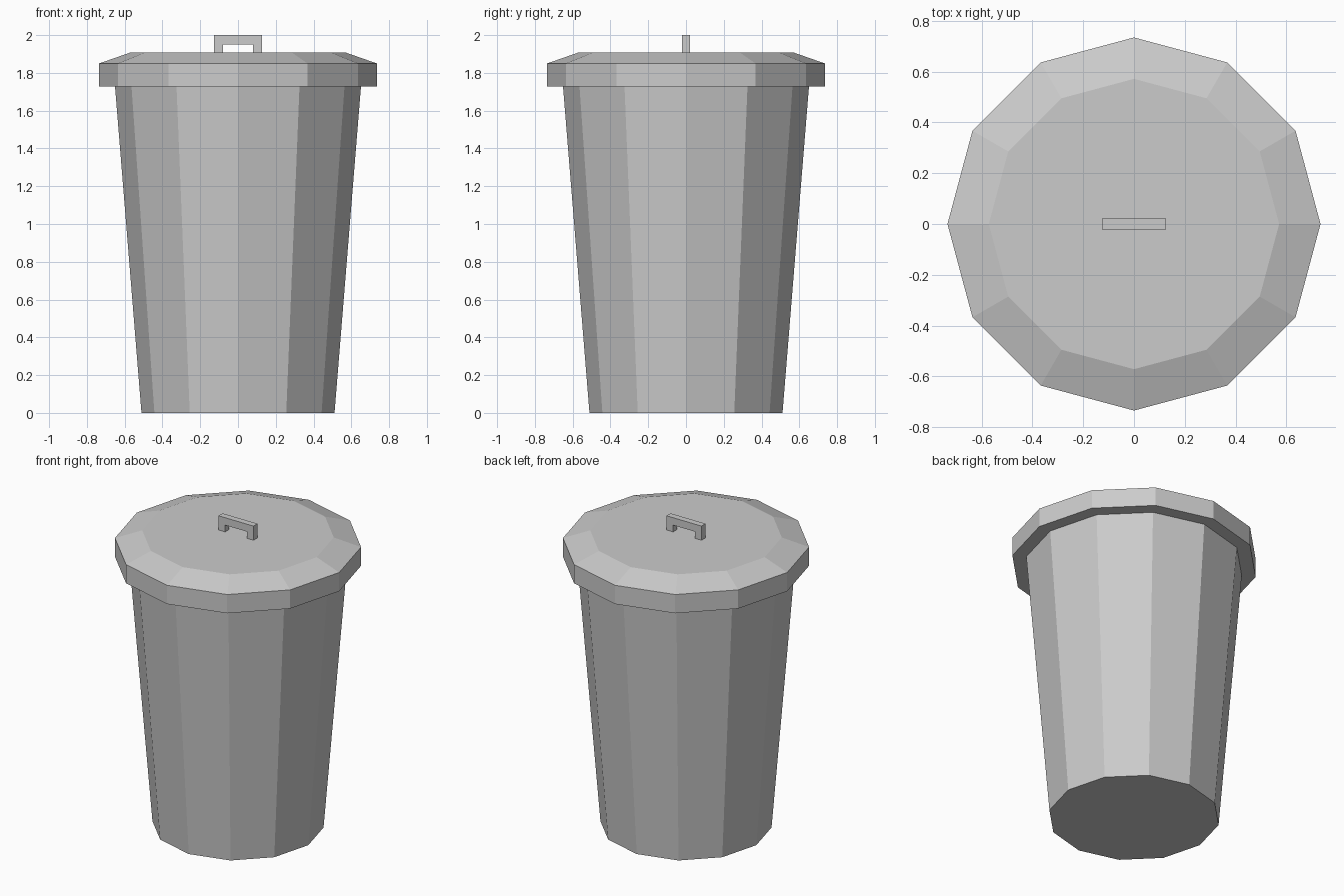
import bpy, bmesh
from math import cos, sin, pi

if "Cube" in bpy.data.objects:
    bpy.data.objects.remove(bpy.data.objects["Cube"])

SIDES = 12


def finish(name, bm):
    bmesh.ops.recalc_face_normals(bm, faces=bm.faces)
    mesh = bpy.data.meshes.new(name)
    bm.to_mesh(mesh)
    bm.free()
    obj = bpy.data.objects.new(name, mesh)
    bpy.context.collection.objects.link(obj)
    return obj


def faceted_solid(name, profile):
    """Closed twelve-sided solid from (radius, height) points, bottom to top."""
    bm = bmesh.new()
    rings = [[bm.verts.new((r * cos(2 * pi * i / SIDES), r * sin(2 * pi * i / SIDES), z))
              for i in range(SIDES)] for r, z in profile]
    for low, high in zip(rings, rings[1:]):
        for i in range(SIDES):
            j = (i + 1) % SIDES
            bm.faces.new((low[i], low[j], high[j], high[i]))
    bm.faces.new(rings[0][::-1])
    bm.faces.new(rings[-1])
    return finish(name, bm)


# Tapered bin body
faceted_solid("bin_body", [(0.511, 0.0), (0.651, 1.727)])

# Overhanging lid with a sloped shoulder
faceted_solid("lid", [(0.735, 1.727), (0.735, 1.85), (0.572, 1.907)])

# Bridge handle: half outline mirrored, then extruded through its thickness
half = [(0.127, 2.0), (0.127, 1.907), (0.079, 1.907), (0.079, 1.951)]
outline = half + [(-x, z) for x, z in reversed(half)]
bm = bmesh.new()
face = bm.faces.new([bm.verts.new((x, -0.021, z)) for x, z in outline])
extruded = bmesh.ops.extrude_face_region(bm, geom=[face], use_keep_orig=True)
bmesh.ops.translate(bm, vec=(0, 0.042, 0),
                    verts=[g for g in extruded["geom"] if isinstance(g, bmesh.types.BMVert)])
finish("lid_handle", bm)
